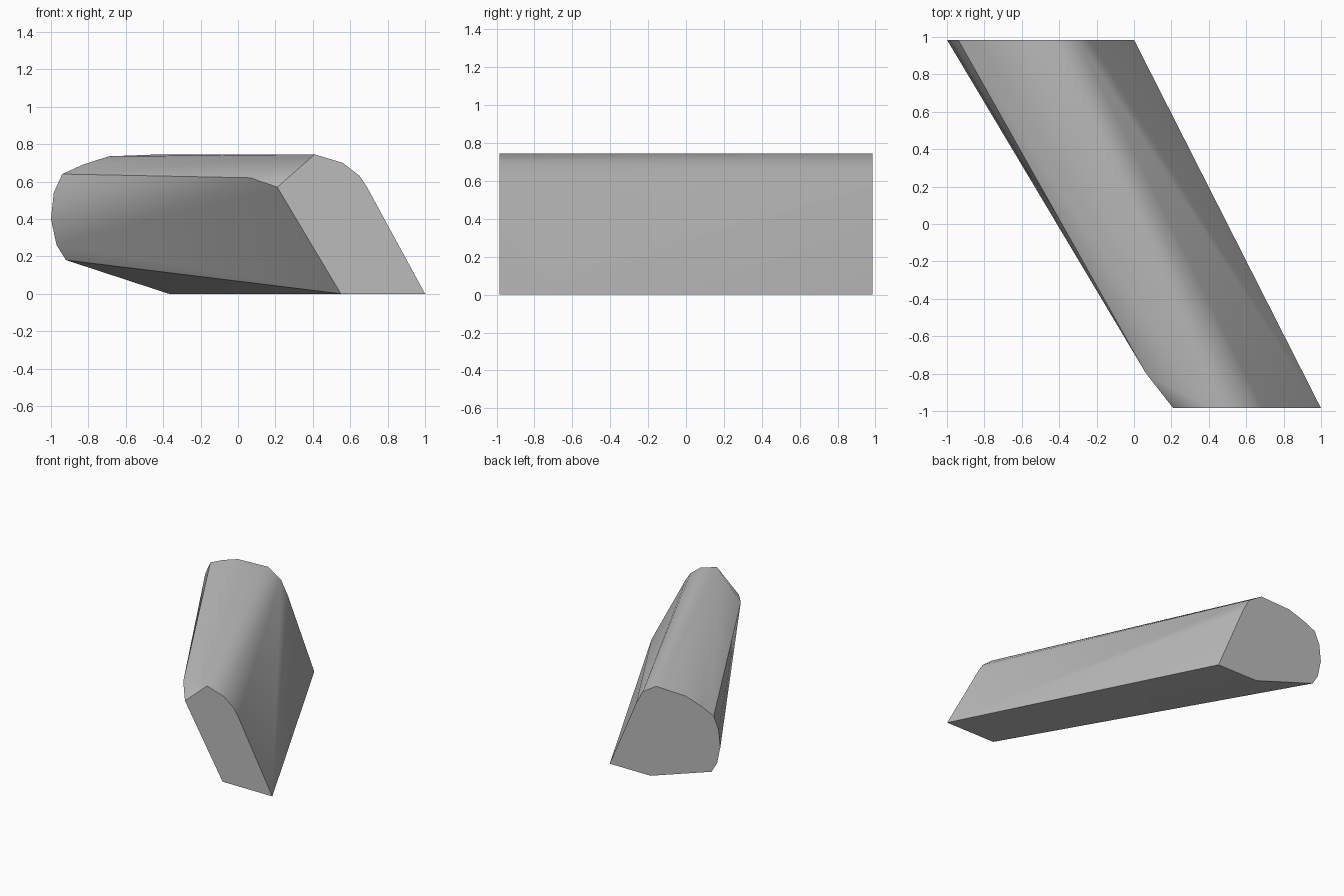
import bpy
import bmesh
import math

cube = bpy.data.objects.get("Cube")
if cube:
    bpy.data.objects.remove(cube, do_unlink=True)

HALF = 0.985

# End profiles as (x, z), running round from the bottom outer corner
front_profile = [(1, 0), (0.69, 0.57), (0.65, 0.63), (0.56, 0.70),
                 (0.41, 0.745), (0.21, 0.57), (0.55, 0)]
back_profile = [(0, 0), (-0.24, 0.56), (-0.30, 0.67), (-0.42, 0.745),
                (-0.69, 0.735), (-0.83, 0.69), (-0.94, 0.64), (-0.985, 0.54),
                (-1, 0.40), (-0.97, 0.26), (-0.92, 0.18), (-0.37, 0)]
# Corner where the rounded side is cut off near the front
cut_corner = [(0.065, -0.80, 0.62), (0.28, -0.89, 0.70)]

# Slanted bar: convex skin over both ends and the cut corner
bm = bmesh.new()
for profile, y in ((front_profile, -HALF), (back_profile, HALF)):
    for x, z in profile:
        bm.verts.new((x, y, z))
for co in cut_corner:
    bm.verts.new(co)
result = bmesh.ops.convex_hull(bm, input=bm.verts[:])
spare = {e for e in result["geom_interior"] + result["geom_unused"]
         if isinstance(e, bmesh.types.BMVert)}
bmesh.ops.delete(bm, geom=list(spare), context="VERTS")
bmesh.ops.dissolve_limit(bm, angle_limit=math.radians(0.5),
                         verts=bm.verts[:], edges=bm.edges[:])
bmesh.ops.recalc_face_normals(bm, faces=bm.faces[:])
mesh = bpy.data.meshes.new("slanted_bar")
bm.to_mesh(mesh)
bm.free()
bar = bpy.data.objects.new("slanted_bar", mesh)
bpy.context.collection.objects.link(bar)

# Plain grey material
grey = bpy.data.materials.new("plain_grey")
grey.use_nodes = True
colour = (0.5, 0.5, 0.5, 1)
grey.diffuse_color = colour
grey.node_tree.nodes["Principled BSDF"].inputs["Base Color"].default_value = colour
mesh.materials.append(grey)

# Soft long sides, sharp ends
bpy.ops.object.select_all(action="DESELECT")
bar.select_set(True)
bpy.context.view_layer.objects.active = bar
bpy.ops.object.shade_smooth_by_angle(angle=math.radians(30))
